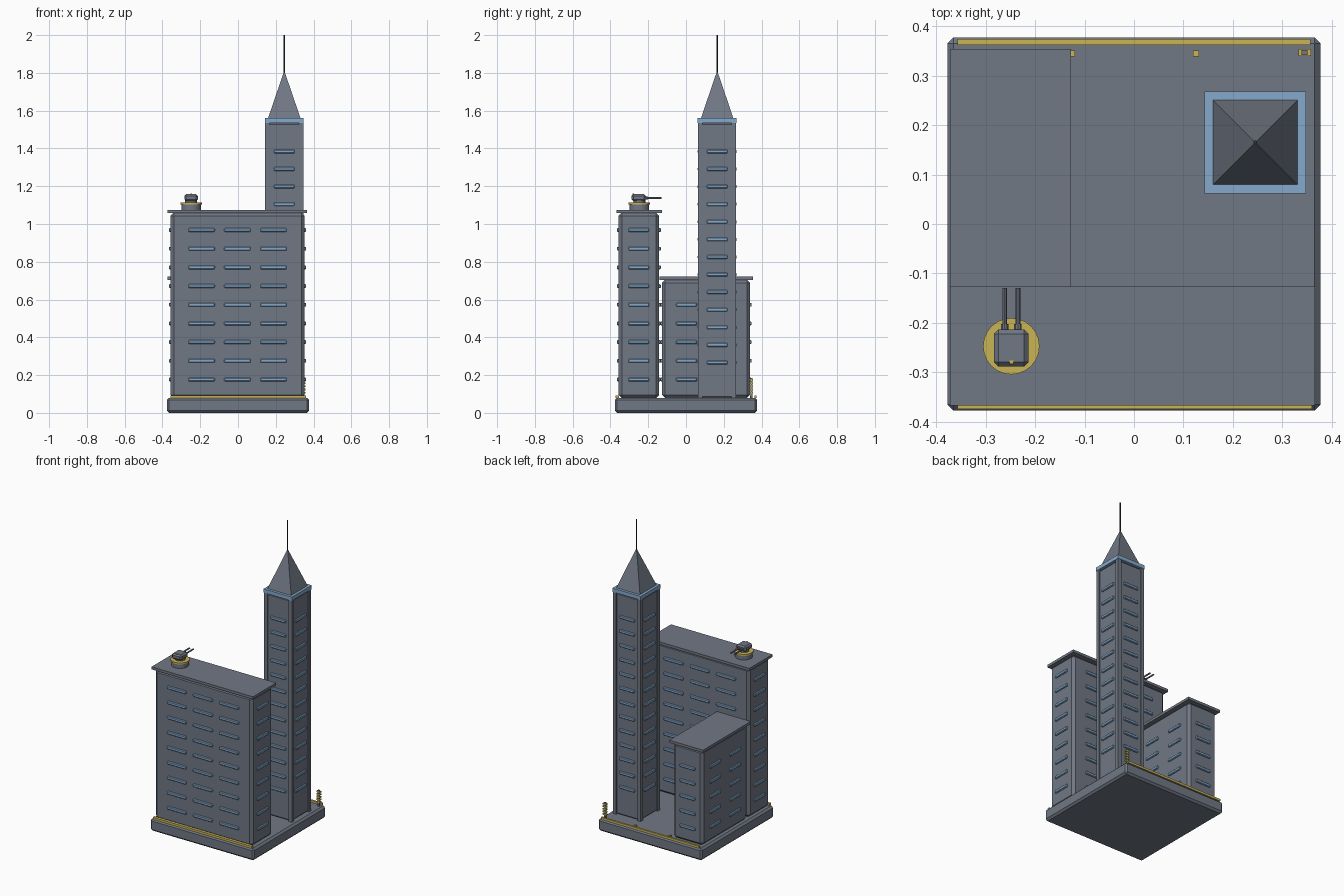
import bpy, bmesh, math
from mathutils import Matrix, Vector

if "Cube" in bpy.data.objects:
    bpy.data.objects.remove(bpy.data.objects["Cube"])


def material(name, color):
    m = bpy.data.materials.new(name)
    m.diffuse_color = (*color, 1)
    m.use_nodes = True
    m.node_tree.nodes["Principled BSDF"].inputs["Base Color"].default_value = m.diffuse_color
    return m


GREY = material("slate grey", (0.165, 0.188, 0.233))
BLUE = material("window blue", (0.235, 0.40, 0.605))
YELLOW = material("warning yellow", (0.60, 0.46, 0.09))
DARK = material("antenna dark", (0.03, 0.033, 0.04))


def finish(name, bm, mat, bevel=0):
    me = bpy.data.meshes.new(name)
    bm.to_mesh(me)
    bm.free()
    me.materials.append(mat)
    ob = bpy.data.objects.new(name, me)
    bpy.context.collection.objects.link(ob)
    if bevel:
        mod = ob.modifiers.new("chamfer", 'BEVEL')
        mod.width = bevel
        mod.segments = 1
    return ob


def add_box(bm, lo, hi):
    lo, hi = Vector(lo), Vector(hi)
    bmesh.ops.create_cube(bm, size=1, matrix=Matrix.Translation((lo + hi) / 2)
                          @ Matrix.Diagonal((*(hi - lo), 1)))


def box(name, lo, hi, mat, bevel=0):
    bm = bmesh.new()
    add_box(bm, lo, hi)
    return finish(name, bm, mat, bevel)


def cone(name, base, height, r1, r2, mat, sides=24, axis='Z', turn=0):
    bm = bmesh.new()
    rot = Matrix.Rotation(-math.pi / 2, 4, 'X') if axis == 'Y' else Matrix.Rotation(turn, 4, 'Z')
    bmesh.ops.create_cone(bm, cap_ends=True, segments=sides, radius1=r1, radius2=r2, depth=height,
                          matrix=Matrix.Translation(base) @ rot @ Matrix.Translation((0, 0, height / 2)))
    return finish(name, bm, mat)


def windows(name, lo, hi, rows, cols_x, cols_y, width_x, width_y):
    """Projecting window bars on all four walls of a block."""
    bm = bmesh.new()
    out, h = 0.009, 0.01
    for z in rows:
        for x in cols_x:
            for y in (lo[1], hi[1]):
                add_box(bm, (x - width_x / 2, y - out, z - h), (x + width_x / 2, y + out, z + h))
        for y in cols_y:
            for x in (lo[0], hi[0]):
                add_box(bm, (x - out, y - width_y / 2, z - h), (x + out, y + width_y / 2, z + h))
    finish(name, bm, BLUE, 0.004)


# Ground plate
box("base_plate", (-0.377, -0.377, 0), (0.377, 0.377, 0.08), GREY, 0.012)

# Wide front block
box("front_block", (-0.357, -0.357, 0.078), (0.352, -0.142, 1.06), GREY, 0.017)
box("front_block_roof", (-0.372, -0.367, 1.058), (0.366, -0.126, 1.075), GREY)
windows("front_block_windows", (-0.357, -0.357), (0.352, -0.142),
        [0.177 + 0.0989 * i for i in range(9)], [-0.193, -0.003, 0.188], [-0.25], 0.14, 0.11)

# Low side block
box("low_block", (-0.357, -0.127, 0.078), (-0.142, 0.339, 0.705), GREY, 0.017)
box("low_block_roof", (-0.372, -0.14, 0.704), (-0.127, 0.354, 0.721), GREY)
windows("low_block_windows", (-0.357, -0.127), (-0.142, 0.339),
        [0.177 + 0.0989 * i for i in range(5)], [-0.25], [0.003, 0.209], 0.11, 0.11)

# Tower with corner pillars, cap, spire and antenna
tx, ty = 0.245, 0.165
box("tower_body", (tx - 0.094, ty - 0.094, 0.078), (tx + 0.094, ty + 0.094, 1.536), GREY, 0.01)
bm = bmesh.new()
for sx in (-1, 1):
    for sy in (-1, 1):
        cx, cy = tx + sx * 0.089, ty + sy * 0.089
        add_box(bm, (cx - 0.012, cy - 0.012, 0.079), (cx + 0.012, cy + 0.012, 1.536))
finish("tower_pillars", bm, GREY)
windows("tower_windows", (tx - 0.094, ty - 0.094), (tx + 0.094, ty + 0.094),
        [0.267 + 0.0931 * i for i in range(13)], [tx], [ty], 0.11, 0.11)
box("tower_cap", (tx - 0.103, ty - 0.103, 1.536), (tx + 0.103, ty + 0.103, 1.561), BLUE)
cone("tower_spire", (tx, ty, 1.56), 0.252, 0.086 * math.sqrt(2), 0, GREY, 4, turn=math.pi / 4)
cone("antenna", (tx, ty, 1.79), 0.21, 0.004, 0.004, DARK, 8)

# Roof turret
gx, gy = -0.248, -0.247
cone("turret_foot", (gx, gy, 1.074), 0.031, 0.052, 0.052, GREY)
cone("turret_ring", (gx, gy, 1.104), 0.01, 0.057, 0.057, YELLOW)
cone("turret_neck", (gx, gy, 1.113), 0.014, 0.032, 0.032, GREY, 16)
box("turret_head", (gx - 0.035, gy - 0.041, 1.122), (gx + 0.035, gy + 0.034, 1.158), GREY, 0.009)
box("turret_light", (gx - 0.004, gy - 0.036, 1.157), (gx + 0.004, gy - 0.029, 1.161), YELLOW)
for side in (-1, 1):
    bx = gx + side * 0.0135
    cone("gun_barrel", (bx, gy + 0.02, 1.137), 0.098, 0.005, 0.005, GREY, 10, 'Y')
    cone("barrel_sleeve", (bx, gy + 0.03, 1.137), 0.015, 0.008, 0.008, GREY, 10, 'Y')

# Yellow edge strips and markers on the plate
box("front_strip", (-0.357, -0.374, 0.079), (0.36, -0.356, 0.093), YELLOW)
box("back_strip", (-0.357, 0.362, 0.079), (0.357, 0.374, 0.093), YELLOW)
for x in (-0.125, 0.125):
    box("edge_marker", (x - 0.006, 0.339, 0.079), (x + 0.006, 0.351, 0.093), YELLOW)

# Banded corner post
px, py = 0.345, 0.347
box("corner_post", (px - 0.006, py - 0.005, 0.078), (px + 0.006, py + 0.005, 0.184), GREY)
bm = bmesh.new()
for i in range(5):
    z = 0.102 + i * 0.017
    add_box(bm, (px - 0.013, py - 0.007, z), (px + 0.013, py + 0.007, z + 0.009))
finish("corner_post_bands", bm, YELLOW)
